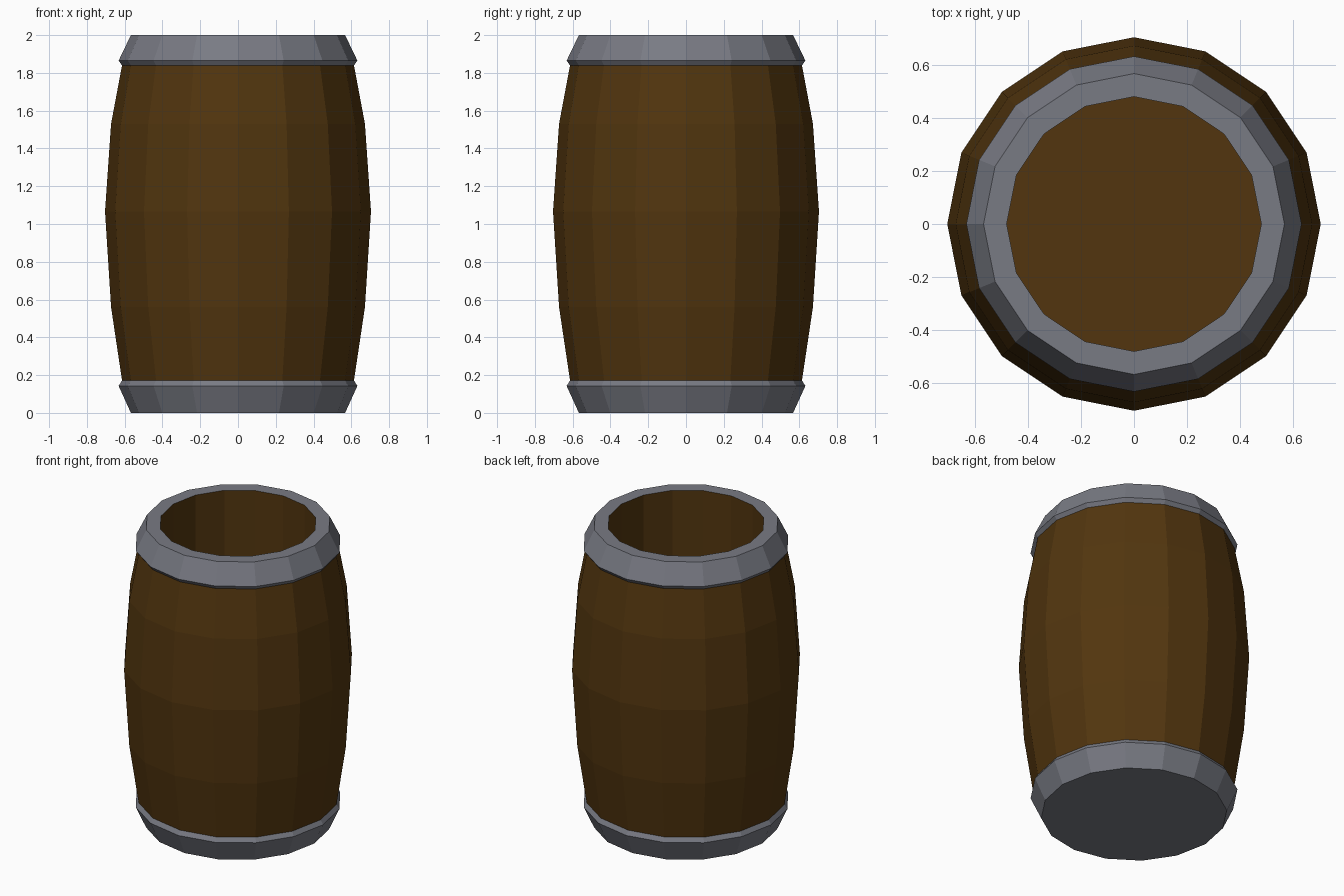
import bpy, bmesh, math

if "Cube" in bpy.data.objects:
    bpy.data.objects.remove(bpy.data.objects["Cube"])

SIDES = 16

def material(name, rgb):
    m = bpy.data.materials.new(name)
    m.diffuse_color = (*rgb, 1)
    m.use_nodes = True
    m.node_tree.nodes["Principled BSDF"].inputs["Base Color"].default_value = m.diffuse_color
    return m

wood = material("dark wood", (0.084, 0.036, 0.0045))
metal = material("grey metal", (0.19, 0.197, 0.23))

def lathe(name, profile, mat, closed=False, cap_start=False, cap_end=False):
    """Spin an (r, z) profile, listed so that faces point outward going up."""
    bm = bmesh.new()
    rings = []
    for r, z in profile:
        rings.append([bm.verts.new((r * math.cos(2 * math.pi * i / SIDES),
                                    r * math.sin(2 * math.pi * i / SIDES), z))
                      for i in range(SIDES)])
    pairs = list(zip(rings, rings[1:]))
    if closed:
        pairs.append((rings[-1], rings[0]))
    for a, b in pairs:
        for i in range(SIDES):
            j = (i + 1) % SIDES
            bm.faces.new((a[i], a[j], b[j], b[i]))
    if cap_start:
        bm.faces.new(rings[0][::-1])
    if cap_end:
        bm.faces.new(rings[-1])
    me = bpy.data.meshes.new(name)
    bm.to_mesh(me)
    bm.free()
    me.materials.append(mat)
    ob = bpy.data.objects.new(name, me)
    bpy.context.collection.objects.link(ob)
    return ob

# bulging outer staves
lathe("barrel_staves", [(0.614, 0.172), (0.672, 0.56), (0.704, 1.066),
                        (0.672, 1.53), (0.614, 1.84)], wood)

# hollow inside: straight wall down to a wooden floor
lathe("barrel_inside", [(0.48, 2.0), (0.48, 0.15)], wood, cap_end=True)

# bottom metal band with closed underside
lathe("bottom_band", [(0.567, 0.0), (0.632, 0.143), (0.614, 0.172)],
      metal, cap_start=True)

# top metal band with flat rim
lathe("top_band", [(0.614, 1.84), (0.632, 1.865), (0.567, 2.0), (0.48, 2.0)], metal)
